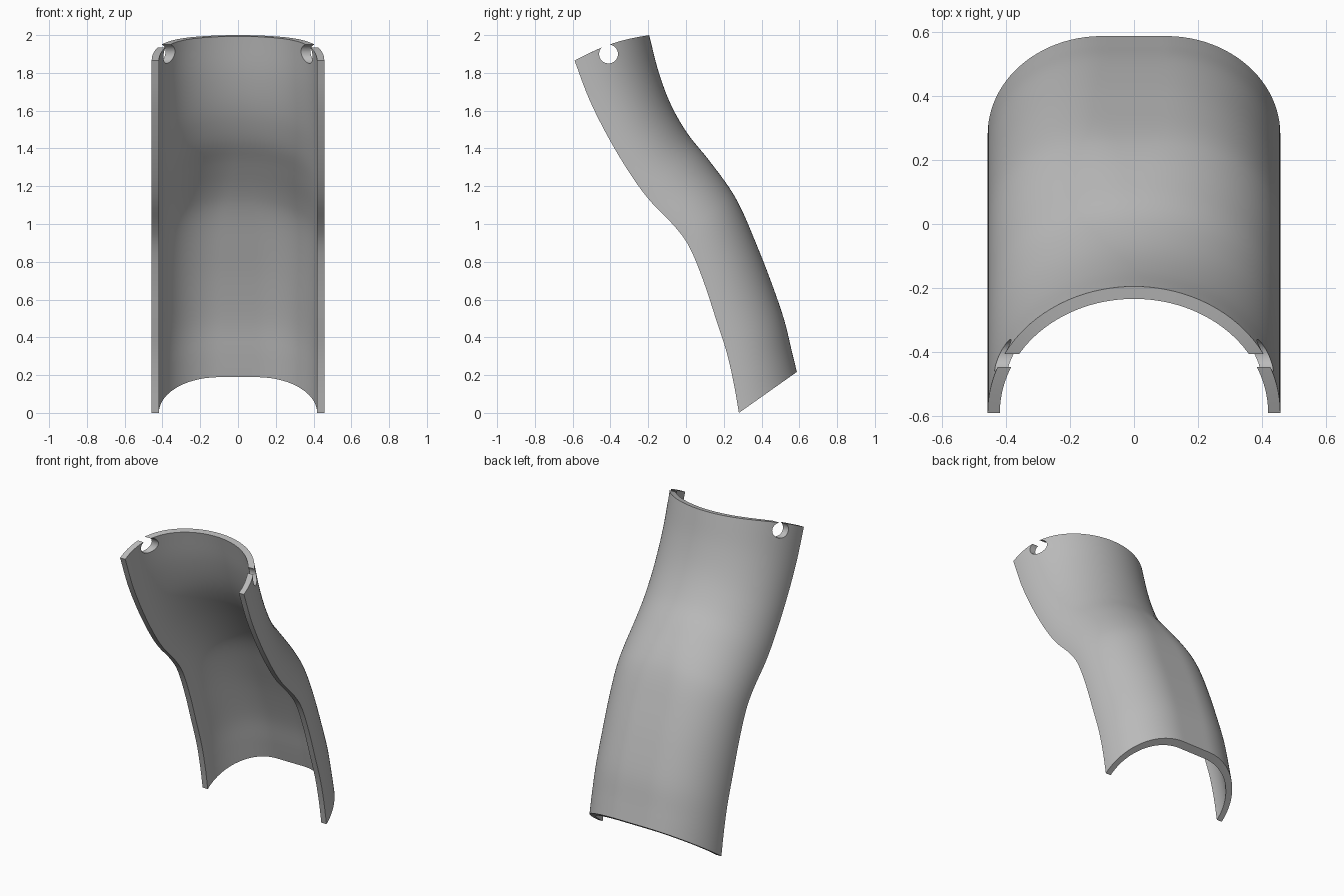
import bpy
import bmesh
import math
from mathutils import Vector

cube = bpy.data.objects.get("Cube")
if cube:
    bpy.data.objects.remove(cube, do_unlink=True)

HALF_WIDTH = 0.457
WALL = 0.038
COLUMNS = 56
STEPS = 5

# Paired (y, z) points: open front edge, spine of the back
RIBS = [
    ((-0.59, 1.865), (-0.195, 2.0)),
    ((-0.51, 1.655), (-0.145, 1.805)),
    ((-0.405, 1.447), (-0.08, 1.632)),
    ((-0.29, 1.257), (0.008, 1.479)),
    ((-0.188, 1.12), (0.114, 1.347)),
    ((-0.06, 0.987), (0.225, 1.198)),
    ((0.019, 0.876), (0.294, 1.077)),
    ((0.093, 0.696), (0.373, 0.892)),
    ((0.156, 0.505), (0.442, 0.717)),
    ((0.214, 0.325), (0.516, 0.505)),
    ((0.252, 0.161), (0.558, 0.336)),
    ((0.28, 0.0), (0.587, 0.217)),
]


def spline(points):
    """Smooth curve through the points."""
    pts = [Vector(p) for p in points]
    pts = [2 * pts[0] - pts[1]] + pts + [2 * pts[-1] - pts[-2]]
    out = []
    for a, b, c, d in zip(pts, pts[1:], pts[2:], pts[3:]):
        for i in range(STEPS):
            t = i / STEPS
            out.append(b + 0.5 * t * (c - a + t * (2 * a - 5 * b + 4 * c - d
                                                   + t * (3 * (b - c) + d - a))))
    return out + [pts[-2]]


def arch(front, back, t, inset):
    """Arched cross-section; its crown flattens towards the bottom."""
    f = min(max((t - 0.25) / 0.4, 0), 1)
    flat = 0.1 * f * f * (3 - 2 * f)
    half = HALF_WIDTH - inset
    span = back - front
    depth = 1 - inset * (1.08 + 0.2 * t) / span.length
    bulge = 0.022 * max(0, 1 - t * 5)
    row = []
    for i in range(COLUMNS + 1):
        x = half * math.cos(math.pi * i / COLUMNS)
        q = min(max(0, (abs(x) - flat) / (half - flat)), 1)
        u = depth * math.sqrt(1 - q * q)
        p = front + span * u
        row.append((x, p.x, p.y + bulge * math.sin(math.pi * u)))
    return row


def strip(bm, a, b):
    for i in range(len(a) - 1):
        bm.faces.new((a[i], a[i + 1], b[i + 1], b[i]))


# Curved half-tube shell
fronts = spline([r[0] for r in RIBS])
backs = spline([r[1] for r in RIBS])
last = len(fronts) - 1
bm = bmesh.new()
outer, inner = [
    [[bm.verts.new(p) for p in arch(f, b, i / last, inset)]
     for i, (f, b) in enumerate(zip(fronts, backs))]
    for inset in (0, WALL)]
for layer in (outer, inner):
    for a, b in zip(layer, layer[1:]):
        strip(bm, a, b)
for end in (0, -1):
    strip(bm, outer[end], inner[end])
    strip(bm, [r[end] for r in outer], [r[end] for r in inner])
bmesh.ops.recalc_face_normals(bm, faces=bm.faces)
mesh = bpy.data.meshes.new("curved_shell")
bm.to_mesh(mesh)
bm.free()
shell = bpy.data.objects.new("curved_shell", mesh)
bpy.context.collection.objects.link(shell)

# Plain grey material
grey = bpy.data.materials.new("plain grey")
grey.use_nodes = True
colour = (0.5, 0.5, 0.5, 1)
grey.diffuse_color = colour
grey.node_tree.nodes["Principled BSDF"].inputs["Base Color"].default_value = colour
mesh.materials.append(grey)

# Pin holes through both side walls, breaking the top rim
bpy.ops.mesh.primitive_cylinder_add(vertices=40, radius=0.05, depth=1.4,
                                    location=(0, -0.41, 1.9),
                                    rotation=(0, math.pi / 2, 0))
cutter = bpy.context.object
cutter.name = "hole_cutter"
cutter.hide_render = True
cutter.data.materials.append(grey)
cut = shell.modifiers.new("pin_holes", "BOOLEAN")
cut.operation = "DIFFERENCE"
cut.solver = "EXACT"
cut.object = cutter

bpy.ops.object.select_all(action="DESELECT")
shell.select_set(True)
bpy.context.view_layer.objects.active = shell
bpy.ops.object.modifier_apply(modifier=cut.name)
bpy.data.objects.remove(cutter, do_unlink=True)
bpy.ops.object.shade_smooth_by_angle(angle=math.radians(35))
